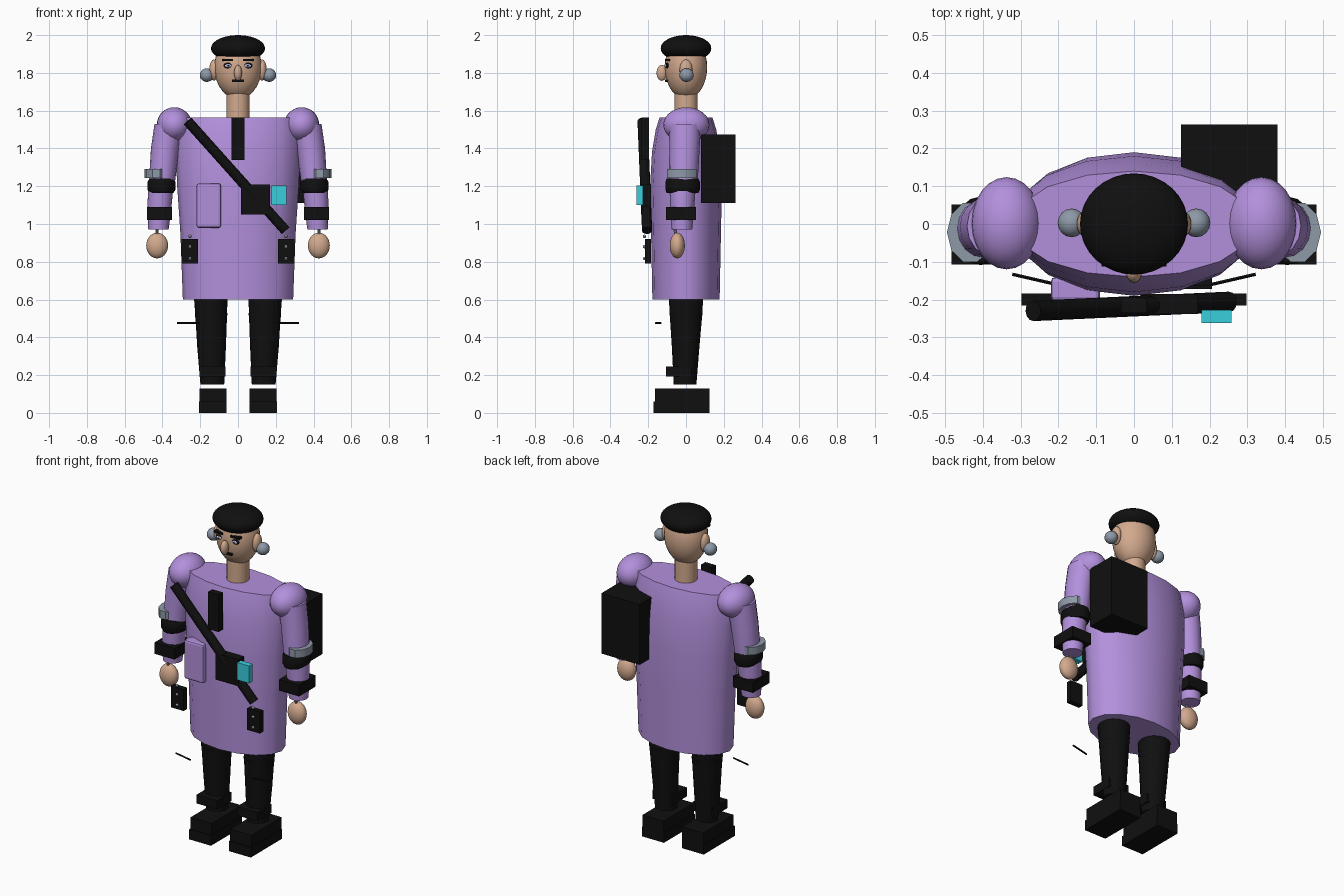
import bpy, bmesh, math
from mathutils import Vector

if "Cube" in bpy.data.objects:
    bpy.data.objects.remove(bpy.data.objects["Cube"])


def mat(name, r, g, b):
    m = bpy.data.materials.new(name)
    m.diffuse_color = (r, g, b, 1)
    m.use_nodes = True
    m.node_tree.nodes["Principled BSDF"].inputs["Base Color"].default_value = m.diffuse_color
    return m


PURPLE = mat("purple cloth", 0.45, 0.28, 0.72)
BLACK = mat("black", 0.005, 0.005, 0.005)
SKIN = mat("skin", 0.65, 0.40, 0.27)
STEEL = mat("blue grey metal", 0.27, 0.32, 0.39)
CYAN = mat("cyan", 0.04, 0.62, 0.72)
IRIS = mat("lavender iris", 0.36, 0.30, 0.75)
WHITE = mat("eye white", 0.75, 0.75, 0.8)


def finish(name, bm, material, smooth=False, bevel=0):
    bmesh.ops.recalc_face_normals(bm, faces=bm.faces)
    me = bpy.data.meshes.new(name)
    bm.to_mesh(me)
    bm.free()
    me.materials.append(material)
    ob = bpy.data.objects.new(name, me)
    bpy.context.collection.objects.link(ob)
    if bevel:
        b = ob.modifiers.new("bevel", 'BEVEL')
        b.width, b.segments = bevel, 2
    if smooth:
        bpy.context.view_layer.objects.active = ob
        ob.select_set(True)
        bpy.ops.object.shade_smooth_by_angle(angle=math.radians(40))
        ob.select_set(False)
    return ob


def box(name, material, x, y, z, bevel=0):
    """Box from (low, high) pairs on each axis."""
    bm = bmesh.new()
    bmesh.ops.create_cube(bm, size=1)
    for v in bm.verts:
        v.co = [sum(r) / 2 + c * abs(r[1] - r[0]) for r, c in zip((x, y, z), v.co)]
    return finish(name, bm, material, bevel=bevel)


def ball(name, material, c, r, seg=24, cut=None):
    """Ellipsoid, optionally flattened off below height cut."""
    bm = bmesh.new()
    bmesh.ops.create_uvsphere(bm, u_segments=seg, v_segments=seg // 2 + 2, radius=1)
    for v in bm.verts:
        v.co = [a + b * d for a, b, d in zip(c, r, v.co)]
    if cut is not None:
        g = bm.verts[:] + bm.edges[:] + bm.faces[:]
        bmesh.ops.bisect_plane(bm, geom=g, plane_co=(0, 0, cut), plane_no=(0, 0, 1), clear_inner=True)
        bmesh.ops.holes_fill(bm, edges=[e for e in bm.edges if e.is_boundary])
    return finish(name, bm, material, True)


def loft(name, material, rings, n=16, smooth=True):
    """Closed tube through elliptical rings (x, y, z, rx, ry)."""
    bm = bmesh.new()
    loops = []
    for x, y, z, rx, ry in rings:
        loops.append([bm.verts.new((x + rx * math.cos(k * math.tau / n),
                                    y + ry * math.sin(k * math.tau / n), z)) for k in range(n)])
    for a, b in zip(loops, loops[1:]):
        for k in range(n):
            j = (k + 1) % n
            bm.faces.new((a[k], a[j], b[j], b[k]))
    bm.faces.new(loops[0])
    bm.faces.new(loops[-1])
    return finish(name, bm, material, smooth)


def rod(name, material, a, b, r, n=12):
    """Straight cylinder between two points."""
    a, b = Vector(a), Vector(b)
    bm = bmesh.new()
    bmesh.ops.create_cone(bm, cap_ends=True, segments=n, radius1=r, radius2=r, depth=(b - a).length)
    q = (b - a).to_track_quat('Z', 'Y')
    for v in bm.verts:
        v.co = q @ v.co + (a + b) / 2
    return finish(name, bm, material, True)


# Coat body and pocket
loft("coat", PURPLE, [(0, 0, .60, .292, .178), (0, 0, .95, .305, .185), (0, 0, 1.2, .322, .19),
                      (0, 0, 1.38, .33, .18), (0, 0, 1.5, .328, .16), (0, 0, 1.565, .322, .14)])
box("coat_pocket", PURPLE, (-.22, -.09), (-.205, -.14), (.98, 1.215), .012)

# Neck, head, cap and face
loft("neck", SKIN, [(0, 0, 1.55, .062, .062), (0, 0, 1.72, .062, .062)], 24)
ball("head", SKIN, (0, 0, 1.83), (.125, .112, .168), 32)
ball("cap", BLACK, (0, 0, 1.93), (.143, .134, .07), 32, cut=1.886)
ball("nose", SKIN, (0, -.128, 1.80), (.021, .028, .042), 16)
box("mouth", BLACK, (-.032, .032), (-.112, -.095), (1.752, 1.764))

# Centre plate, diagonal strap, chest pouch and its screen
box("chest_plate", BLACK, (-.035, .035), (-.235, -.195), (1.34, 1.565))
rod("diagonal_strap", BLACK, (-.267, -.23, 1.545), (.252, -.206, .965), .027)
box("chest_pouch", BLACK, (.017, .17), (-.238, -.185), (1.05, 1.21))
box("cyan_device", CYAN, (.178, .258), (-.262, -.228), (1.10, 1.205))

# Pack behind one shoulder
box("backpack", BLACK, (.125, .38), (.08, .263), (1.11, 1.475))

for s, side in ((-1, "right"), (1, "left")):
    def sx(a, b):
        return tuple(sorted((s * a, s * b)))

    # Face details
    ball(side + "_ear", SKIN, (s * .128, 0, 1.815), (.024, .034, .056), 16)
    ball(side + "_ear_stud", STEEL, (s * .165, .003, 1.788), (.037, .038, .036), 16)
    ball(side + "_eye_outline", BLACK, (s * .052, -.099, 1.839), (.026, .010, .015), 16)
    ball(side + "_eye", WHITE, (s * .052, -.103, 1.838), (.018, .009, .010), 16)
    ball(side + "_iris", IRIS, (s * .052, -.108, 1.838), (.010, .006, .009), 12)
    ball(side + "_pupil", BLACK, (s * .052, -.112, 1.838), (.004, .004, .004), 8)
    box(side + "_brow", BLACK, sx(.026, .086), (-.112, -.085), (1.862, 1.874))

    # Arm: shoulder, sleeve, bands, wrist and hand
    ball(side + "_shoulder", PURPLE, (s * .337, .002, 1.525), (.093, .122, .093))
    loft(side + "_upper_sleeve", PURPLE, [(s * .365, -.005, 1.53, .077, .085), (s * .385, -.008, 1.4, .076, .08),
                                          (s * .405, -.015, 1.2, .068, .076)])
    loft(side + "_forearm", PURPLE, [(s * .408, -.018, 1.2, .066, .07), (s * .417, -.02, 1.08, .064, .063),
                                     (s * .421, -.022, .972, .054, .055)])
    loft(side + "_metal_armband", STEEL, [(s * .433, -.022, 1.243, .062, .082),
                                          (s * .433, -.022, 1.29, .062, .082)], 10)
    loft(side + "_elbow_pad", BLACK, [(s * .405, -.018, 1.165, .064, .084), (s * .405, -.018, 1.18, .073, .091),
                                      (s * .405, -.018, 1.225, .073, .091), (s * .405, -.018, 1.24, .064, .084)])
    box(side + "_wrist_pack", BLACK, sx(.35, .483), (-.107, .052), (1.022, 1.09))
    rod(side + "_wrist_pin", STEEL, (s * .428, -.07, 1.02), (s * .428, -.05, .93), .008, 8)
    ball(side + "_hand", SKIN, (s * .428, -.046, .886), (.058, .040, .068))

    # Hip pouch with three studs
    box(side + "_hip_pouch", BLACK, sx(.212, .298), (-.216, -.184), (.79, .92))
    for i, z in enumerate((.935, .88, .817)):
        ball(f"{side}_pouch_stud_{i + 1}", STEEL, (s * .254, -.22, z), (.009, .009, .009), 8)

    # Thin floating stick beside the knee
    rod(side + "_thin_stick", BLACK, (s * .322, -.133, .475), (s * .205, -.16, .475), .005, 6)

    # Leg, knee band, ankle strap and shoe
    loft(side + "_leg", BLACK, [(s * .145, 0, .63, .09, .092), (s * .142, 0, .52, .084, .086),
                                (s * .14, -.002, .35, .076, .073), (s * .136, -.005, .15, .063, .06)])
    loft(side + "_knee_band", BLACK, [(s * .142, 0, .485, .083, .082), (s * .142, 0, .53, .086, .088)])
    box(side + "_ankle_strap", BLACK, sx(.066, .203), (-.105, .03), (.192, .245))
    box(side + "_shoe", BLACK, sx(.062, .203), (-.163, .125), (.02, .13))
    box(side + "_shoe_sole", BLACK, sx(.060, .206), (-.172, .125), (0, .06))
